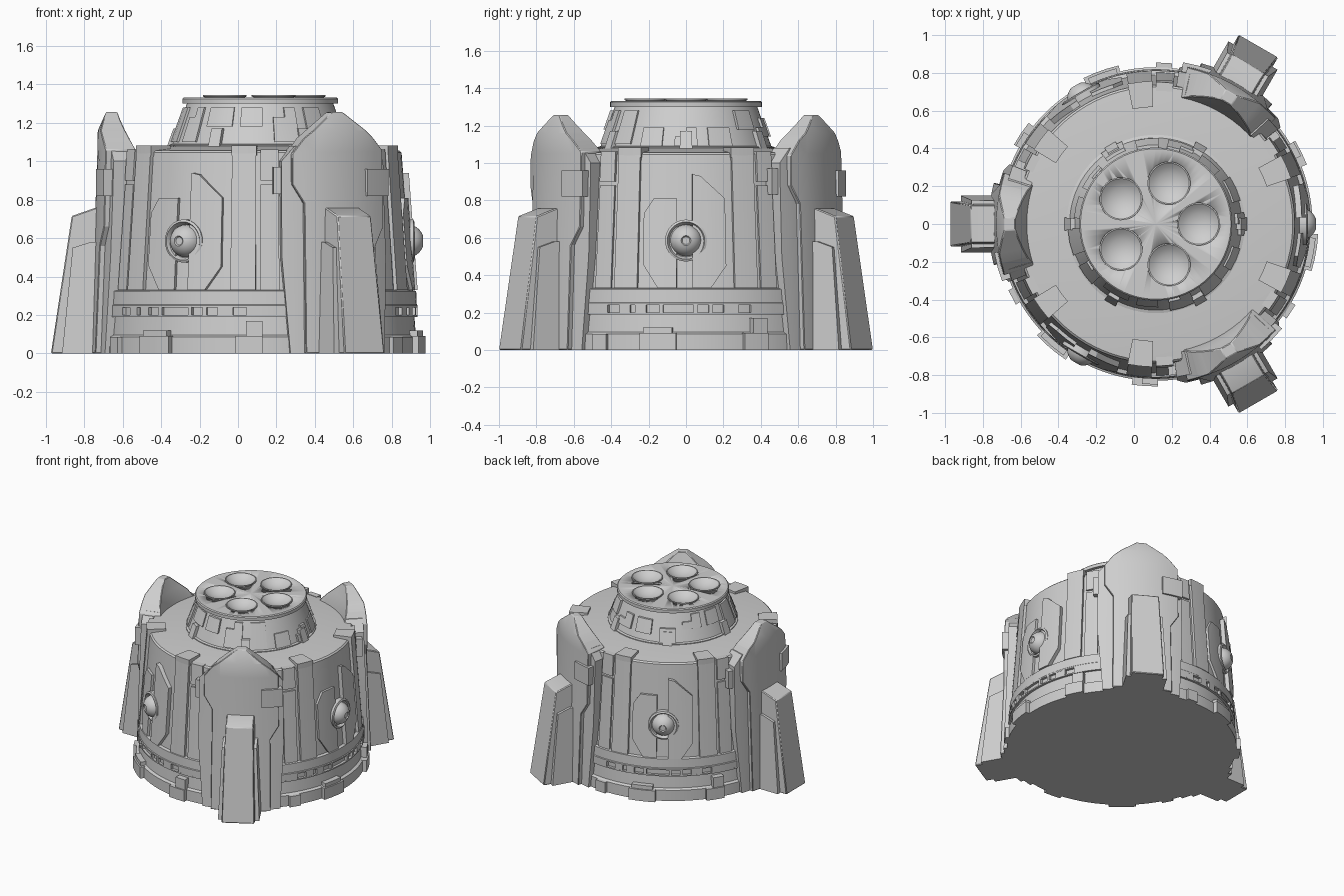
import bpy, bmesh, math, random
from mathutils import Matrix, Vector

if "Cube" in bpy.data.objects:
    bpy.data.objects.remove(bpy.data.objects["Cube"])

AXIS = Matrix.Translation((0.115, 0, 0))
SIDES = (0, 120, 240)      # wall bays; the buttresses stand halfway between
BUTTRESSES = (60, 180, 300)
random.seed(4)

grey = bpy.data.materials.new("plain grey")
grey.use_nodes = True
colour = (0.62, 0.62, 0.62, 1)
grey.diffuse_color = colour
grey.node_tree.nodes["Principled BSDF"].inputs["Base Color"].default_value = colour


def finish(name, bm, matrix=Matrix(), bevel=0):
    bmesh.ops.recalc_face_normals(bm, faces=bm.faces[:])
    bm.transform(AXIS @ matrix)
    mesh = bpy.data.meshes.new(name)
    bm.to_mesh(mesh)
    bm.free()
    mesh.materials.append(grey)
    mesh.shade_smooth()
    mesh.set_sharp_from_angle(angle=math.radians(28))
    obj = bpy.data.objects.new(name, mesh)
    bpy.context.scene.collection.objects.link(obj)
    if bevel:
        mod = obj.modifiers.new("bevel", 'BEVEL')
        mod.width = bevel
        mod.segments = 1
        mod.angle_limit = math.radians(35)
    return obj


def lathe(name, profile, steps=72, matrix=Matrix()):
    """Turn a closed (radius, height) profile around z."""
    bm = bmesh.new()
    vs = [bm.verts.new((r, 0, z)) for r, z in profile]
    edges = [bm.edges.new(p) for p in zip(vs, vs[1:])]
    bmesh.ops.spin(bm, geom=vs + edges, cent=(0, 0, 0), axis=(0, 0, 1),
                   angle=math.tau, steps=steps)
    bmesh.ops.remove_doubles(bm, verts=bm.verts[:], dist=0.0003)
    return finish(name, bm, matrix)


def wall(z):
    return 0.815 - 0.075 * z


def ramp(points):
    """Piecewise linear radius by height."""
    def f(z):
        for (z0, r0), (z1, r1) in zip(points, points[1:]):
            if z <= z1:
                return r0 + (r1 - r0) * (z - z0) / (z1 - z0)
        return points[-1][1]
    return f


def plate(name, outline, inner, outer, angles, bend=0.8, cuts=(), bevel=0):
    """Extrude a (sideways, height) outline and wrap it around the axis."""
    for i, ang in enumerate(angles):
        bm = bmesh.new()
        face = bm.faces.new([bm.verts.new((u, 0, z)) for u, z in outline])
        ext = bmesh.ops.extrude_face_region(bm, geom=[face], use_keep_orig=True)
        for v in ext["geom"]:
            if isinstance(v, bmesh.types.BMVert):
                v.co.y = 1
        us = [u for u, z in outline]
        n = max(1, round((max(us) - min(us)) / 0.06))
        planes = [((min(us) + (max(us) - min(us)) * k / n, 0, 0), (1, 0, 0)) for k in range(1, n)]
        planes += [((0, 0, z), (0, 0, 1)) for z in cuts]
        for co, no in planes:
            bmesh.ops.bisect_plane(bm, geom=bm.verts[:] + bm.edges[:] + bm.faces[:],
                                   dist=0.0001, plane_co=co, plane_no=no)
        for v in bm.verts:
            r = (outer if v.co.y > 0.5 else inner)(v.co.z)
            a = math.radians(ang) + v.co.x / bend
            v.co = Vector((r * math.cos(a), r * math.sin(a), v.co.z))
        finish(f"{name}_{i + 1}", bm, bevel=bevel)


def rect(u0, u1, z0, z1):
    return [(u0, z0), (u1, z0), (u1, z1), (u0, z1)]


def const(r):
    return lambda z: r


def raised(d):
    return lambda z: wall(z) + d


# Main drum with base rim, slotted band and roof
lathe("drum", [(0, 0), (.83, 0), (.83, .085), (.81, .095), (.803, .19), (.82, .19), (.82, .2),
               (.8, .2), (.8, .24), (.82, .24), (.82, .25), (.815, .255), (.812, .325),
               (.79, .33), (.736, 1.045), (.725, 1.055), (.46, 1.08), (0, 1.08)], 96)

# Blocks filling the band groove between its slots
slots = [(-.43, -.36), (-.3, -.27), (-.21, -.14), (-.12, .04), (.06, .12), (.14, .2), (.28, .35)]
edges = [-.55] + [e for s in slots for e in s] + [.55]
for a, b in zip(edges[::2], edges[1::2]):
    plate("band_block", rect(a, b, .199, .241), const(.79), const(.82), SIDES)

# Pilasters with their tabs on the roof, and narrow outer strips
for s in (-1, 1):
    c = s * .33
    plate("pilaster", rect(c - .066, c + .066, .33, 1.07), raised(-.03), raised(.02), SIDES)
    plate("roof_tab", rect(c - .07, c + .07, 1.03, 1.082), const(.62), const(.757), SIDES)
    lo, hi = sorted((s * .42, s * .52))
    plate("lower_strip", rect(lo, hi, .33, .88), raised(-.03), raised(.012), SIDES)
    plate("upper_strip", rect(lo, hi, .9, 1.06), raised(-.03), raised(.016), SIDES)

# Crest plates around the round boss of each bay
plate("low_crest", [(-.05, .33), (-.05, .81), (-.18, .81), (-.235, .73), (-.235, .46), (-.15, .33)],
      raised(-.03), raised(.018), SIDES)
plate("tall_crest", [(.035, .33), (.13, .33), (.215, .45), (.215, .81), (.08, .93), (.035, .94)],
      raised(-.03), raised(.03), SIDES)

# Round bosses: collar, ball and small hub
ball = [(.085 * math.cos(t), .085 * math.sin(t)) for t in (math.radians(d) for d in range(0, 76, 9))]
boss = [(0, -.05), (.112, -.05), (.112, .03), (.1, .036), (.09, .02)] + ball + [(.025, .079), (.02, .074), (0, .074)]
for i, ang in enumerate(SIDES):
    m = (Matrix.Rotation(math.radians(ang), 4, 'Z') @ Matrix.Translation((.767, 0, .585))
         @ Matrix.Rotation(math.pi / 2, 4, 'Y'))
    lathe(f"boss_{i + 1}", boss, 32, m)

# Blocks along the foot of each bay
for name, box, r in (("foot_block", rect(-.235, -.05, 0, .09), .862),
                     ("foot_cap", rect(-.22, -.07, .09, .12), .85),
                     ("foot_step", rect(.3, .43, 0, .09), .86),
                     ("foot_knob", rect(.35, .43, .08, .17), .85),
                     ("foot_stop", rect(-.5, -.42, 0, .085), .855)):
    plate(name, box, const(.75), const(r), SIDES)

# Pointed shields behind the buttresses
shield_out = ramp([(0, .885), (.78, .852), (1.0, .848), (1.16, .845), (1.26, .80)])
shield_in = ramp([(0, .68), (1.05, .68), (1.26, .745)])
under_out = ramp([(0, .855), (.78, .825), (1.1, .815)])
plate("shield", [(-.2, 0), (.2, 0), (.2, .56), (.26, .66), (.26, 1.06), (.2, 1.12), (.035, 1.255),
                 (-.035, 1.255), (-.2, 1.12), (-.26, 1.04), (-.26, .88), (-.2, .78)],
      shield_in, shield_out, BUTTRESSES, cuts=(1.05, 1.16), bevel=.01)
plate("shield_backing", [(-.27, 0), (.27, 0), (.3, .5), (.3, 1.0), (.24, 1.08), (-.24, 1.08),
                         (-.31, 1.0), (-.31, .5)],
      const(.69), under_out, BUTTRESSES, cuts=(.78,))
plate("shield_box", rect(.14, .285, .82, .96), const(.8), const(.868), BUTTRESSES)
plate("shield_clip", rect(-.35, -.29, .83, .97), const(.72), const(.805), BUTTRESSES)


def prism(name, ang, outline, u_low, u_high, bevel=0):
    """Solid from a (radius, height) side outline, narrowing upward."""
    bm = bmesh.new()
    top = max(z for r, z in outline)
    rings = []
    for k in (0, 1):
        rings.append([bm.verts.new((r, u_low[k] + (u_high[k] - u_low[k]) * z / top, z))
                      for r, z in outline])
    for ring in rings:
        bm.faces.new(ring)
    for i in range(len(outline)):
        j = (i + 1) % len(outline)
        bm.faces.new((rings[0][i], rings[0][j], rings[1][j], rings[1][i]))
    finish(name, bm, Matrix.Rotation(math.radians(ang), 4, 'Z'), bevel)


# Buttresses with a lower slab on either side
for i, ang in enumerate(BUTTRESSES):
    prism(f"buttress_{i + 1}", ang, [(.7, 0), (1.088, 0), (.98, .715), (.86, .757), (.7, .757)],
          (-.12, .12), (-.1, .1), .006)
    for s in (-1, 1):
        prism(f"buttress_slab_{i + 1}_{'left' if s > 0 else 'right'}", ang,
              [(.7, 0), (1.03, 0), (.975, .55), (.88, .58), (.7, .58)],
              (s * .05, s * .15), (s * .05, s * .125))

# Turret cone and its raised panels
turret = ramp([(1.07, .462), (1.3, .38)])
lathe("turret", [(0, 1.05), (.472, 1.05), (.472, 1.085), (.456, 1.09), (.38, 1.302), (0, 1.302)])
for k in range(15):
    w = random.uniform(.05, .078)
    low, high = random.choice(((1.09, 1.19), (1.14, 1.24), (1.18, 1.28), (1.1, 1.28)))
    d = random.uniform(.01, .02)
    box = rect(-w, w, low, high)
    if k % 3 == 0:
        box = [(-w, low), (w, low), (w, high), (0, high), (0, high - .05), (-w, high - .05)]
    plate(f"turret_panel_{k + 1}", box, const(.36), lambda z: turret(z) + d, (k * 24,), .43)
for k in range(6):
    plate(f"turret_rib_{k + 1}", rect(-.03, .03, 1.07, 1.17), const(.38),
          lambda z: turret(z) + .026, (k * 60,), .43)

# Turret lid with five recessed dishes
lid = lathe("turret_lid", [(0, 1.3), (.405, 1.3), (.405, 1.325), (.398, 1.332), (0, 1.332)])
bm = bmesh.new()
dish = [(0, 1.296), (.106, 1.296), (.106, 1.333), (.114, 1.337), (.114, 1.345), (.107, 1.345),
        (.085, 1.327), (.055, 1.313), (.025, 1.306), (0, 1.304)]
for k in range(5):
    m = Matrix.Rotation(k * math.tau / 5, 4, 'Z') @ Matrix.Translation((.227, 0, 0))
    lathe(f"dish_{k + 1}", dish, 32, m)
    bmesh.ops.create_cone(bm, cap_ends=True, segments=32, radius1=.104, radius2=.104, depth=.2,
                          matrix=m @ Matrix.Translation((0, 0, 1.315)))
cutter = finish("dish_cutter", bm)
cutter.hide_render = True
cutter.hide_viewport = True
cut = lid.modifiers.new("dish holes", 'BOOLEAN')
cut.operation = 'DIFFERENCE'
cut.object = cutter
